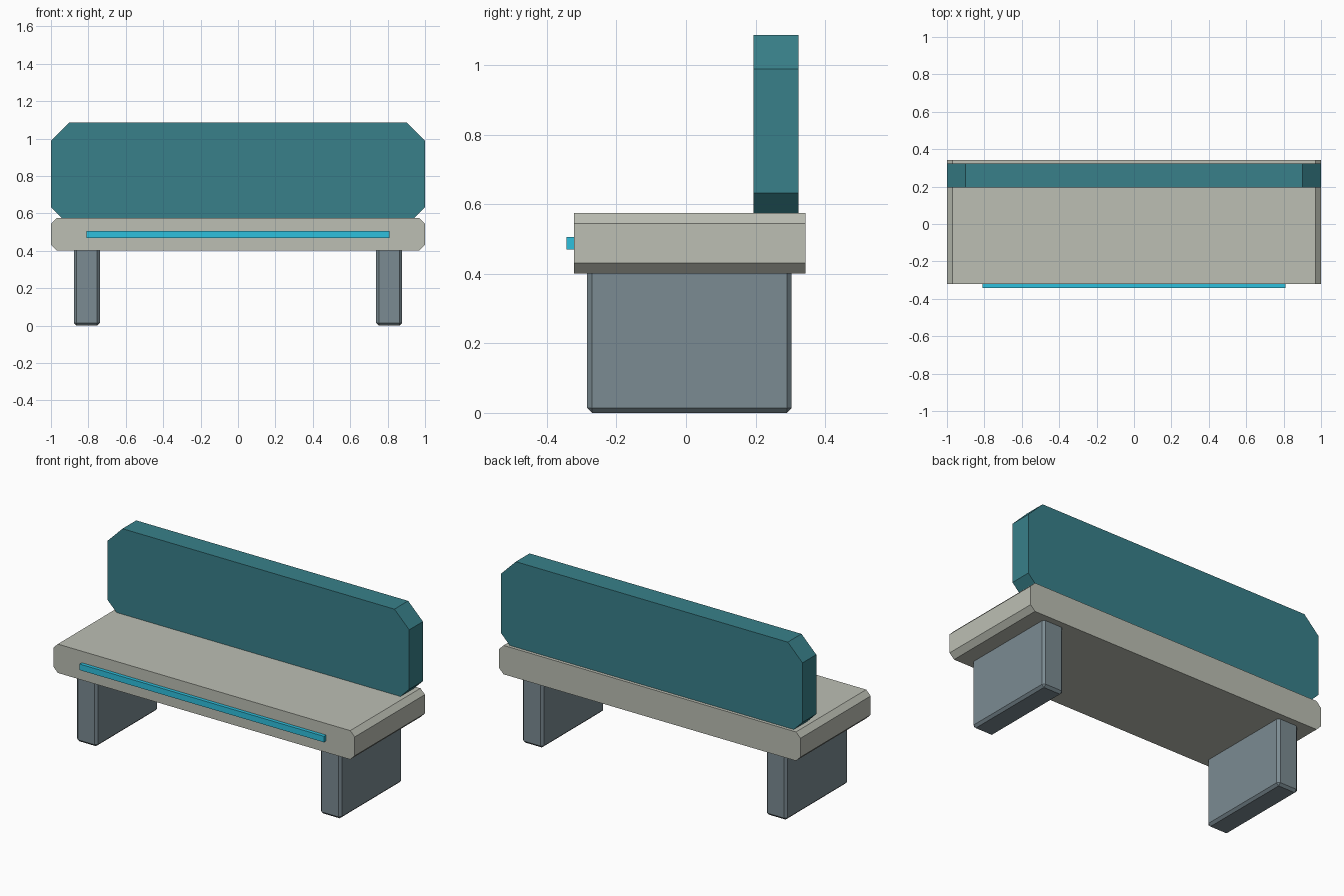
import bpy, bmesh

if "Cube" in bpy.data.objects:
    bpy.data.objects.remove(bpy.data.objects["Cube"])


def paint(obj, name, hex_colour):
    mat = bpy.data.materials.get(name) or bpy.data.materials.new(name)
    srgb = [int(hex_colour[i:i + 2], 16) / 255 for i in (0, 2, 4)]
    mat.diffuse_color = [((c + 0.055) / 1.055) ** 2.4 for c in srgb] + [1]
    mat.use_nodes = True
    mat.node_tree.nodes["Principled BSDF"].inputs["Base Color"].default_value = mat.diffuse_color
    obj.data.materials.append(mat)


def finish(name, bm, colour):
    bmesh.ops.recalc_face_normals(bm, faces=bm.faces)
    mesh = bpy.data.meshes.new(name)
    bm.to_mesh(mesh)
    bm.free()
    obj = bpy.data.objects.new(name, mesh)
    bpy.context.collection.objects.link(obj)
    paint(obj, *colour)
    return obj


def chamfered_slab(name, half_w, z0, z1, y0, y1, low, high, colour):
    """Front outline with cut corners, extruded from y0 to y1."""
    right = [(half_w - low, z0), (half_w, z0 + low),
             (half_w, z1 - high), (half_w - high, z1)]
    outline = right + [(-x, z) for x, z in reversed(right)]
    bm = bmesh.new()
    face = bm.faces.new([bm.verts.new((x, y0, z)) for x, z in outline])
    new = bmesh.ops.extrude_face_region(bm, geom=[face])["geom"]
    moved = [v for v in new if isinstance(v, bmesh.types.BMVert)]
    bmesh.ops.translate(bm, verts=moved, vec=(0, y1 - y0, 0))
    if not face.is_valid or len([f for f in bm.faces if len(f.verts) == 8]) < 2:
        bm.faces.new([v for v in bm.verts if abs(v.co.y - y0) < 1e-6])
    return finish(name, bm, colour)


def box(name, x, y, z, colour, bevel=0):
    """Box from (min, max) ranges, with an optional flat edge bevel."""
    bm = bmesh.new()
    bmesh.ops.create_cube(bm, size=1)
    for v in bm.verts:
        v.co = [(lo + hi) / 2 + c * (hi - lo)
                for c, (lo, hi) in zip(v.co, (x, y, z))]
    if bevel:
        bmesh.ops.bevel(bm, geom=bm.edges[:], offset=bevel, segments=1,
                        affect='EDGES')
    return finish(name, bm, colour)


STONE = ("stone", "BCBFB4")
TEAL = ("teal", "38808A")
STEEL = ("steel", "7B8B92")
CYAN = ("cyan", "2FC0DE")

# Seat slab and backrest
chamfered_slab("seat", 1.0, 0.401, 0.574, -0.322, 0.343, 0.03, 0.03, STONE)
chamfered_slab("backrest", 1.0, 0.574, 1.087, 0.194, 0.324, 0.058, 0.098, TEAL)

# Light strip on the front edge
box("front_strip", (-0.81, 0.81), (-0.343, -0.32), (0.469, 0.505), CYAN)

# Two broad legs, tops tucked just into the seat
for side, name in ((-1, "left_leg"), (1, "right_leg")):
    xs = sorted((side * 0.739, side * 0.878))
    box(name, xs, (-0.284, 0.304), (0, 0.415), STEEL, bevel=0.014)
